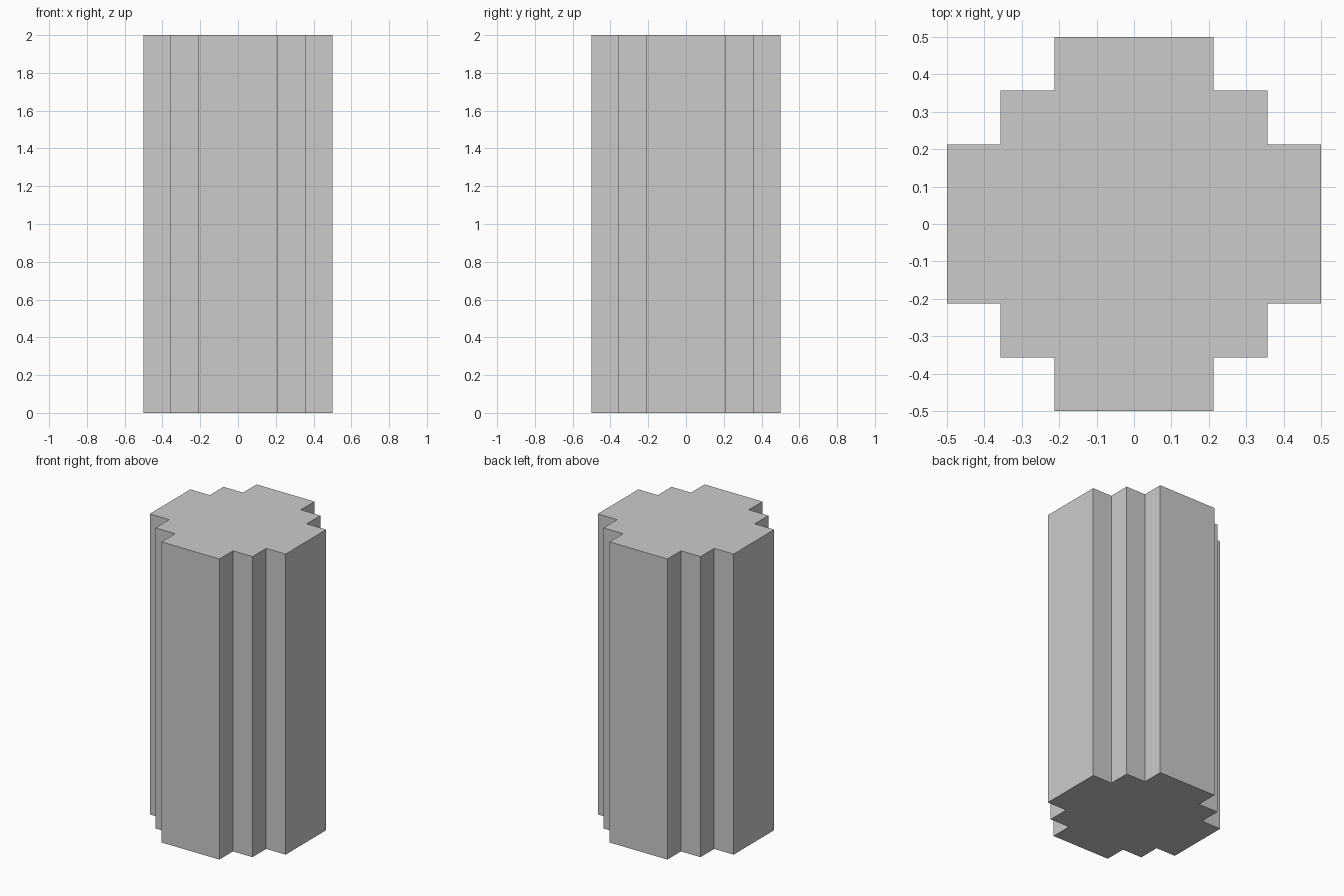
import bpy
import bmesh

if "Cube" in bpy.data.objects:
    bpy.data.objects.remove(bpy.data.objects["Cube"])

HEIGHT = 2.0
OUTER, MIDDLE, INNER = 0.5, 0.357, 0.213

# Stepped corner of one quadrant, counter-clockwise from the right side
corner = [(OUTER, INNER), (MIDDLE, INNER), (MIDDLE, MIDDLE),
          (INNER, MIDDLE), (INNER, OUTER)]

# Repeat the corner by quarter turns to close the cross-section
outline = []
for _ in range(4):
    outline += corner
    corner = [(-y, x) for x, y in corner]

# Pillar: cross-section extruded upwards
bm = bmesh.new()
base = bm.faces.new([bm.verts.new((x, y, 0)) for x, y in outline])
extruded = bmesh.ops.extrude_face_region(bm, geom=[base], use_keep_orig=True)
top_verts = [g for g in extruded["geom"] if isinstance(g, bmesh.types.BMVert)]
bmesh.ops.translate(bm, verts=top_verts, vec=(0, 0, HEIGHT))
bmesh.ops.recalc_face_normals(bm, faces=bm.faces)

mesh = bpy.data.meshes.new("stepped_pillar")
bm.to_mesh(mesh)
bm.free()
pillar = bpy.data.objects.new("stepped_pillar", mesh)
bpy.context.collection.objects.link(pillar)
